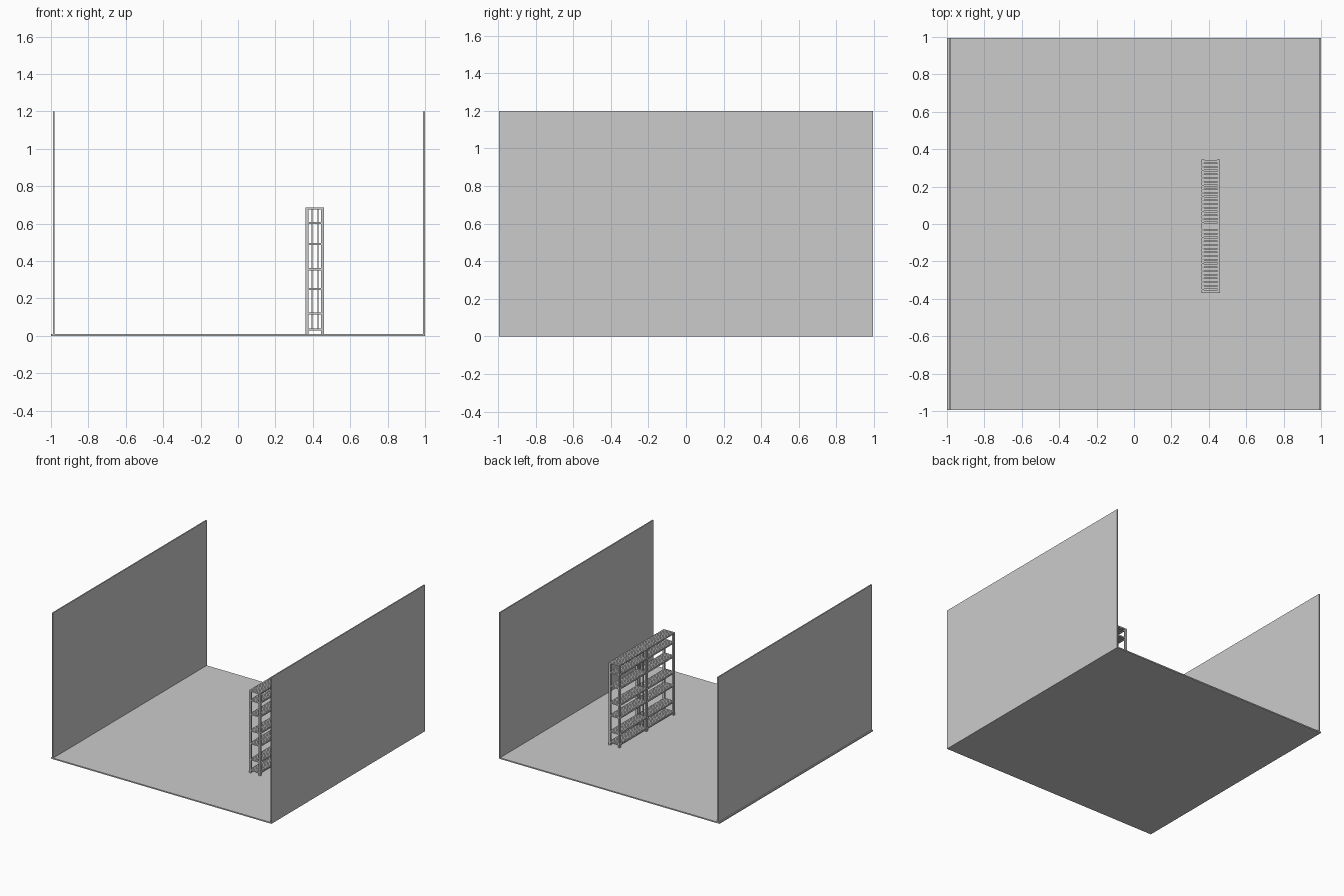
import bpy, bmesh

if "Cube" in bpy.data.objects:
    bpy.data.objects.remove(bpy.data.objects["Cube"])


def boxes(name, bounds):
    """One object made of axis-aligned boxes (x0, x1, y0, y1, z0, z1)."""
    bm = bmesh.new()
    for x0, x1, y0, y1, z0, z1 in bounds:
        cube = bmesh.ops.create_cube(bm, size=1)["verts"]
        bmesh.ops.scale(bm, vec=(x1 - x0, y1 - y0, z1 - z0), verts=cube)
        bmesh.ops.translate(bm, vec=((x0 + x1) / 2, (y0 + y1) / 2, (z0 + z1) / 2), verts=cube)
    mesh = bpy.data.meshes.new(name)
    bm.to_mesh(mesh)
    bm.free()
    obj = bpy.data.objects.new(name, mesh)
    bpy.context.collection.objects.link(obj)
    return obj


# Room: floor and two side walls
boxes("floor", [(-1, 1, -0.995, 0.995, 0, 0.01)])
boxes("left_wall", [(-0.99, -0.98, -0.995, 0.995, 0.01, 1.2)])
boxes("right_wall", [(0.99, 1.0, -0.995, 0.995, 0.01, 1.2)])

# Rack dimensions
X0, X1 = 0.36, 0.46
Y0, Y1 = -0.37, 0.345
MID = (Y0 + Y1) / 2
POST = 0.016
TOP = 0.685
LEVELS = [0.03, 0.115, 0.247, 0.352, 0.487, 0.6]

# Upright posts at both ends and the middle
post_y = [Y0, MID - POST / 2, Y1 - POST]
boxes("rack_posts", [(x, x + POST, y, y + POST, 0.01, TOP)
                     for x in (X0, X1 - POST) for y in post_y])

# Thin inner uprights at the middle joint
boxes("inner_uprights", [(x, x + 0.006, MID - 0.006, MID + 0.006, 0.03, TOP)
                         for x in (0.392, 0.424)])

# Slatted shelves, with long rails carrying the cross slats
COUNT = 36
pitch = (Y1 - Y0) / COUNT
for i, z in enumerate(LEVELS + [TOP - 0.008]):
    top = z > 0.65
    a, b = (X0, X1) if top else (X0 + 0.004, X1 - 0.004)
    parts = [(a, b, Y0 + k * pitch + 0.002, Y0 + (k + 1) * pitch - 0.002, z, z + 0.01)
             for k in range(COUNT)]
    parts += [(x, x + 0.01, Y0 + 0.004, Y1 - 0.004, z - 0.004, z + 0.004)
              for x in (X0 + 0.004, X1 - 0.014)]
    # end crossbars tie the posts together
    parts += [(X0 + POST, X1 - POST, y + 0.004, y + 0.012, z - 0.002, z + 0.008)
              for y in post_y]
    boxes("top_shelf" if top else f"shelf_{i + 1}", parts)
